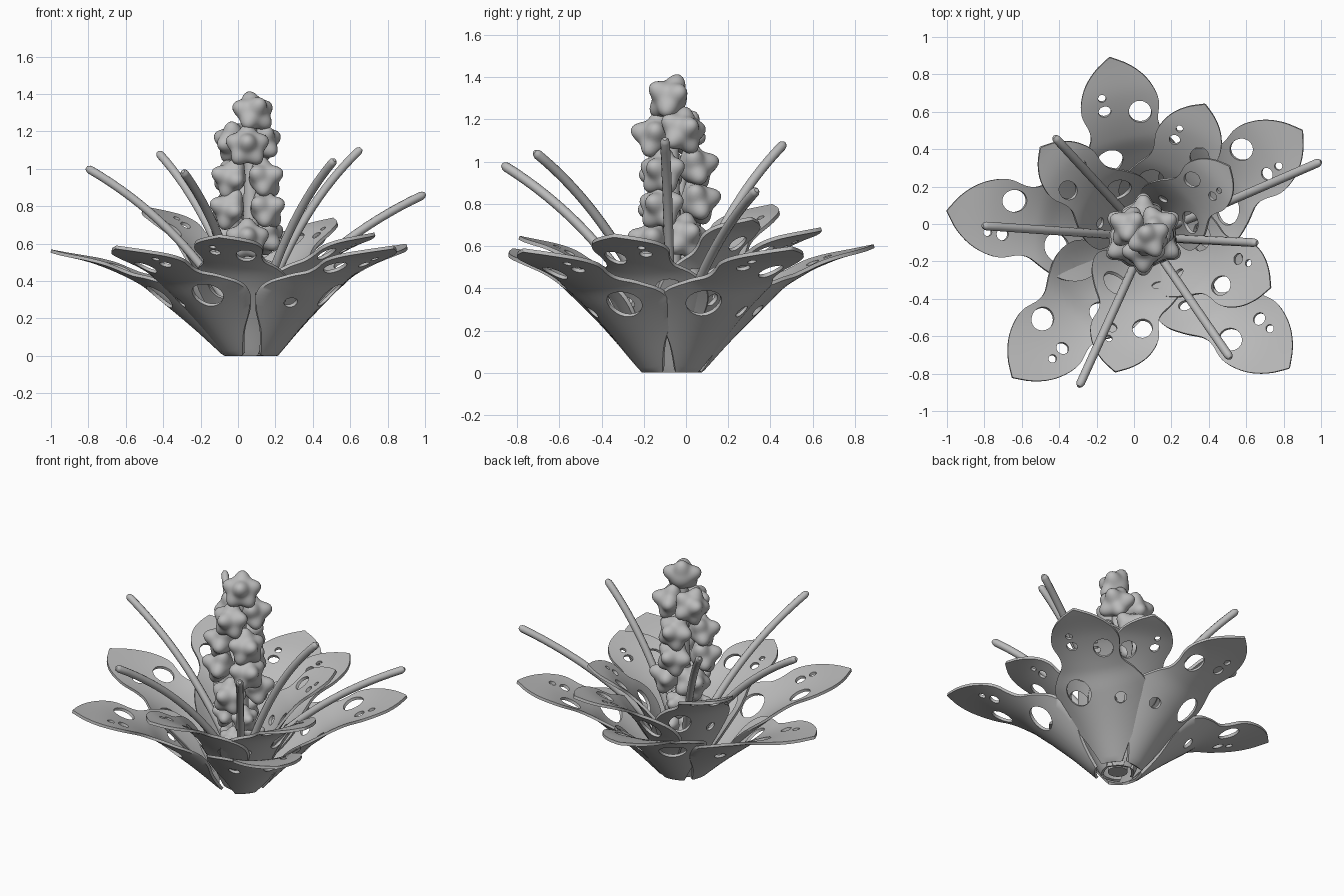
import bpy, bmesh, math
from mathutils import Vector, Matrix

cube = bpy.data.objects.get("Cube")
if cube:
    bpy.data.objects.remove(cube, do_unlink=True)

grey = bpy.data.materials.new("soft_grey")
grey.use_nodes = True
grey.diffuse_color = (0.5, 0.5, 0.5, 1)
grey.node_tree.nodes["Principled BSDF"].inputs["Base Color"].default_value = (0.5, 0.5, 0.5, 1)

CENTRE = Vector((0.07, -0.07, 0))


def add_object(name, data):
    obj = bpy.data.objects.new(name, data)
    bpy.context.collection.objects.link(obj)
    return obj


def finish(name, bm):
    """Turn a bmesh into a smooth grey object."""
    bmesh.ops.recalc_face_normals(bm, faces=bm.faces)
    mesh = bpy.data.meshes.new(name)
    bm.to_mesh(mesh)
    bm.free()
    mesh.materials.append(grey)
    obj = add_object(name, mesh)
    bpy.ops.object.select_all(action='DESELECT')
    bpy.context.view_layer.objects.active = obj
    obj.select_set(True)
    bpy.ops.object.shade_smooth_by_angle(angle=math.radians(50))


def sample(keys, t):
    """Smooth interpolation through (t, value, ...) keys."""
    t = min(max(t, keys[0][0]), keys[-1][0])
    i = next(k for k in range(len(keys) - 1) if t <= keys[k + 1][0])
    a, b = keys[i], keys[i + 1]
    before, after = keys[max(i - 1, 0)], keys[min(i + 2, len(keys) - 1)]
    h = b[0] - a[0]
    f = (t - a[0]) / h
    result = []
    for n in range(1, len(a)):
        m0 = (b[n] - before[n]) / (b[0] - before[0]) * h
        m1 = (after[n] - a[n]) / (after[0] - a[0]) * h
        result.append((2*f**3 - 3*f**2 + 1) * a[n] + (f**3 - 2*f**2 + f) * m0
                      + (3*f**2 - 2*f**3) * b[n] + (f**3 - f**2) * m1)
    return result


# Flat leaf pattern: half widths along its length, then holes
LENGTH = 1.11
HALF_WIDTH = [(0, .065), (.15, .145), (.27, .235), (.37, .28), (.47, .282), (.55, .245),
              (.63, .193), (.7, .187), (.8, .21), (.88, .2), (.97, .16), (1.05, .09), (1.11, .004)]
HOLES = [(-.10, .755, .06, .072), (.085, .80, .034, .034), (.085, .885, .021, .023),
         (.12, .46, .08, .085), (-.13, .395, .034, .034)]

ROWS, COLS = 48, 14
bm = bmesh.new()
grid = []
for i in range(ROWS + 1):
    s = LENGTH * i / ROWS
    half = sample(HALF_WIDTH, s)[0]
    grid.append([bm.verts.new((half * (2 * j / COLS - 1), s, 0)) for j in range(COLS + 1)])
for i in range(ROWS):
    for j in range(COLS):
        bm.faces.new((grid[i][j], grid[i][j + 1], grid[i + 1][j + 1], grid[i + 1][j]))
mesh = bpy.data.meshes.new("leaf_pattern")
bm.to_mesh(mesh)
bm.free()
pattern = add_object("leaf_pattern", mesh)

bm = bmesh.new()
for v, s, rv, rs in HOLES:
    place = Matrix.Translation((v, s, 0)) @ Matrix.Diagonal((rv, rs, 1, 1))
    bmesh.ops.create_cone(bm, cap_ends=True, segments=24, radius1=1, radius2=1, depth=.3, matrix=place)
mesh = bpy.data.meshes.new("hole_cutter")
bm.to_mesh(mesh)
bm.free()
cutter = add_object("hole_cutter", mesh)
cutter.hide_render = True

solid = pattern.modifiers.new("thickness", 'SOLIDIFY')
solid.thickness = .018
solid.offset = 0
cut = pattern.modifiers.new("holes", 'BOOLEAN')
cut.operation = 'DIFFERENCE'
cut.solver = 'EXACT'
cut.object = cutter
bpy.context.view_layer.update()
flat = bpy.data.meshes.new_from_object(pattern.evaluated_get(bpy.context.evaluated_depsgraph_get()))
for helper in (pattern, cutter):
    bpy.data.objects.remove(helper, do_unlink=True)

# Side profiles of the leaves: fraction of reach, fraction of height
OUTER = [(0, 0, 0), (.2, .17, .26), (.41, .37, .54), (.54, .49, .70), (.78, .74, .89), (1, 1, 1)]
INNER = [(0, 0, 0), (.2, .14, .29), (.41, .31, .57), (.54, .45, .73), (.78, .73, .91), (1, 1, 1)]


def leaf(name, tip, width, mirrored, profile, base):
    """Bend a copy of the flat leaf from the base out to the tip."""
    tip = Vector(tip)
    out = Vector((tip.x - CENTRE.x, tip.y - CENTRE.y, 0))
    reach = out.length - base
    out.normalize()
    left = Vector((-out.y, out.x, 0))

    def side(t):
        r, z = sample(profile, t)
        return Vector((base + reach * r, tip.z * z))

    bm = bmesh.new()
    bm.from_mesh(flat)
    for vert in bm.verts:
        v, s, w = vert.co
        t = min(max(s / LENGTH, 0), 1)
        v *= -width if mirrored else width
        slope = (side(min(t + .02, 1)) - side(max(t - .02, 0))).normalized()
        lift = w + 3 * (1 - t) ** 1.5 * v * v
        p = side(t) + Vector((-slope.y, slope.x)) * lift
        vert.co = CENTRE + out * p.x + left * v + Vector((0, 0, max(p.y, 0)))
    finish(name, bm)


# Outer ring, inner ring and steep centre leaves
LEAVES = [("outer_leaf", (-.13, .89, .60), 1, False), ("outer_leaf", (.90, .50, .59), 1, True),
          ("outer_leaf", (.83, -.77, .58), 1, False), ("outer_leaf", (-.65, -.82, .58), 1, False),
          ("outer_leaf", (-1.0, .07, .56), 1, False),
          ("inner_leaf", (-.10, -.79, .64), .88, True), ("inner_leaf", (.73, -.34, .65), .9, False),
          ("inner_leaf", (.38, .64, .68), .86, False),
          ("centre_leaf", (-.50, .41, .79), .8, True), ("centre_leaf", (.51, .31, .73), .75, True)]
for number, (name, tip, width, mirrored) in enumerate(LEAVES, 1):
    outer = name == "outer_leaf"
    leaf(f"{name}_{number}", tip, width, mirrored, OUTER if outer else INNER, .135 if outer else .09)
bpy.data.meshes.remove(flat)

# Long arched stamens
STAMENS = [(-.42, .46, 1.08), (-.80, -.01, 1.0), (.99, .33, .86),
           (.65, -.10, 1.10), (-.29, -.86, .98), (.51, -.71, 1.04)]
for number, tip in enumerate(STAMENS, 1):
    tip = Vector(tip)
    start = CENTRE + Vector((0, 0, .04))
    bend = start.lerp(tip, .35)
    bend.z = tip.z * .67
    curve = bpy.data.curves.new("stamen", 'CURVE')
    curve.dimensions = '3D'
    curve.bevel_depth = .023
    curve.bevel_resolution = 3
    curve.use_fill_caps = True
    spline = curve.splines.new('POLY')
    steps = 20
    spline.points.add(steps + 2)
    end = (tip - bend).normalized() * .012
    for i, point in enumerate(spline.points):
        t = min(i / steps, 1)
        p = start * (1 - t) ** 2 + bend * 2 * t * (1 - t) + tip * t * t
        p += end * max(i - steps - 1, -1)
        point.co = (*p, 1)
        point.radius = (1, .85, .45)[max(i - steps, 0)]
    curve.materials.append(grey)
    add_object(f"stamen_{number}", curve)


def blossom(name, centre, facing, size, roll):
    """Smooth blob with five fat round petals and a bump in front."""
    lobes = [Vector((0, 0, 1))]
    for k in range(5):
        a = k * math.tau / 5
        lobes.append(Vector((math.cos(a), math.sin(a), .1)).normalized())
    turn = Vector(facing).to_track_quat('Z', 'Y').to_matrix() @ Matrix.Rotation(roll, 3, 'Z')
    bm = bmesh.new()
    bmesh.ops.create_icosphere(bm, subdivisions=4, radius=1)
    for vert in bm.verts:
        d = vert.co.normalized()
        swell = sum(max(0, d.dot(lobe)) ** 8 for lobe in lobes)
        vert.co = Vector(centre) + turn @ d * size * (.66 + .36 * min(swell, 1))
    finish(name, bm)


# Flower spike: stalk, rings of blossoms, one on top
bm = bmesh.new()
bmesh.ops.create_cone(bm, cap_ends=True, segments=20, radius1=.06, radius2=.03, depth=1.24,
                      matrix=Matrix.Translation(CENTRE + Vector((0, 0, .63))))
finish("spike_stalk", bm)
RINGS = [(1.12, -90, .085), (.95, -30, .1), (.785, -30, .11), (.62, -90, .1), (.46, -30, .075), (.31, -90, .07)]
for ring, (z, angle, spread) in enumerate(RINGS, 1):
    for k in range(3):
        a = math.radians(angle + 120 * k)
        out = Vector((math.cos(a), math.sin(a), 0))
        blossom(f"blossom_{ring}_{k + 1}",
                CENTRE + out * spread + Vector((-.02, .01, z + (.025 if out.y > 0 else 0))),
                out + Vector((0, 0, .3)), .118 if ring < 5 else .09, math.pi / 2 + k)
blossom("top_blossom", CENTRE + Vector((.01, -.005, 1.3)), (.4, -.75, .5), .12, math.pi / 2)
